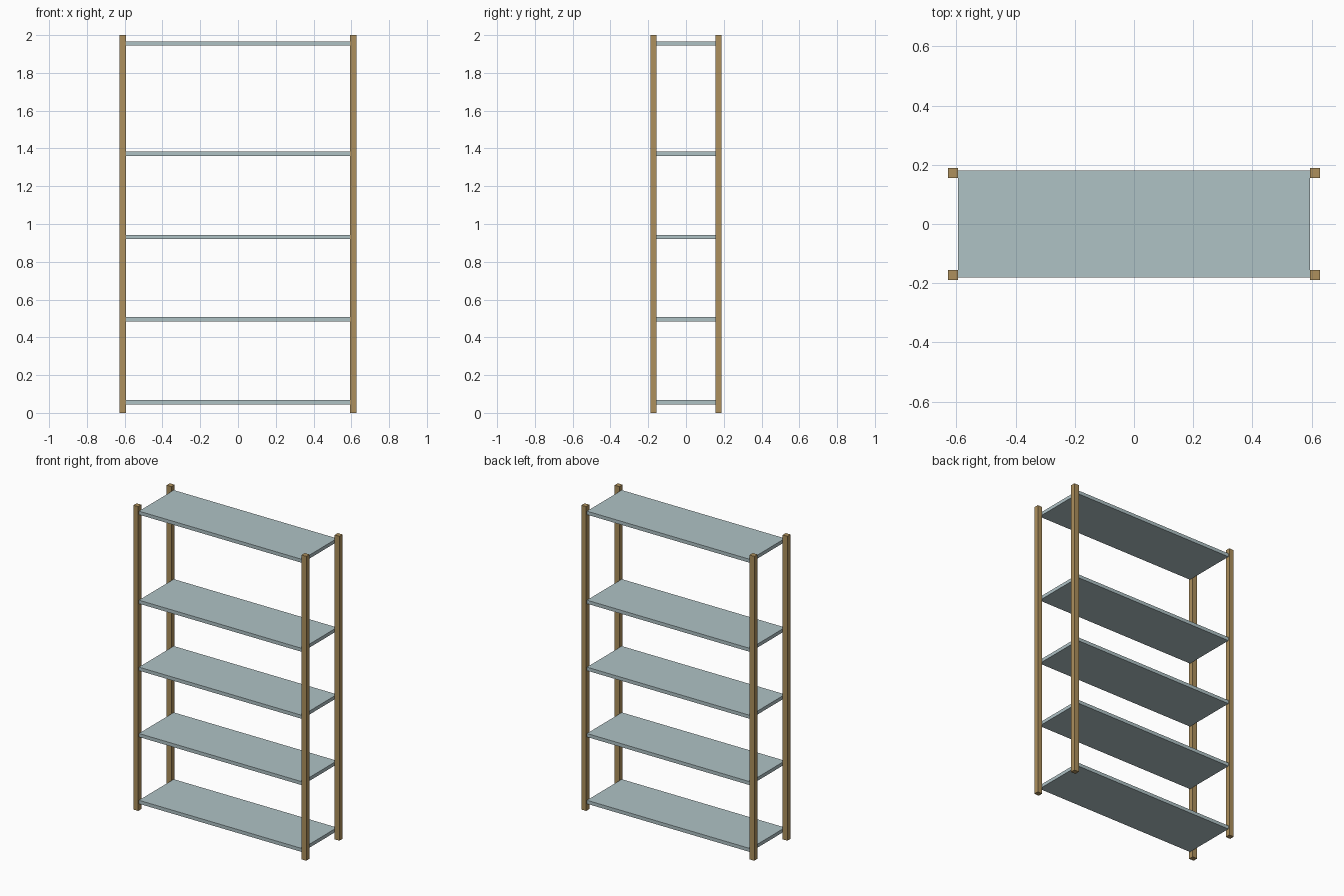
import bpy

if "Cube" in bpy.data.objects:
    bpy.data.objects.remove(bpy.data.objects["Cube"])

HEIGHT = 2.0
POST_X, POST_Y = 0.611, 0.172      # post centres
POST_W, POST_D = 0.035, 0.033      # post section
SHELF_W, SHELF_D, SHELF_T = 1.187, 0.362, 0.023
SHELF_Z = (0.056, 0.495, 0.931, 1.371, 1.956)


def material(name, color):
    mat = bpy.data.materials.new(name)
    mat.diffuse_color = color
    mat.use_nodes = True
    mat.node_tree.nodes["Principled BSDF"].inputs["Base Color"].default_value = mat.diffuse_color
    return mat


def box(name, center, size, mat):
    bpy.ops.mesh.primitive_cube_add(size=1, location=center)
    obj = bpy.context.object
    obj.name = name
    obj.scale = size
    bpy.ops.object.transform_apply(location=False, rotation=False, scale=True)
    obj.data.materials.append(mat)
    return obj


wood = material("wood", (0.42, 0.28, 0.11, 1))
panel = material("panel", (0.43, 0.54, 0.56, 1))

# Four corner posts
for y_name, sy in (("front", -1), ("back", 1)):
    for x_name, sx in (("left", -1), ("right", 1)):
        box(f"{y_name}_{x_name}_post", (sx * POST_X, sy * POST_Y, HEIGHT / 2),
            (POST_W, POST_D, HEIGHT), wood)

# Shelves held between the posts
for i, z in enumerate(SHELF_Z, 1):
    box(f"shelf_{i}", (0, 0, z), (SHELF_W, SHELF_D, SHELF_T), panel)
